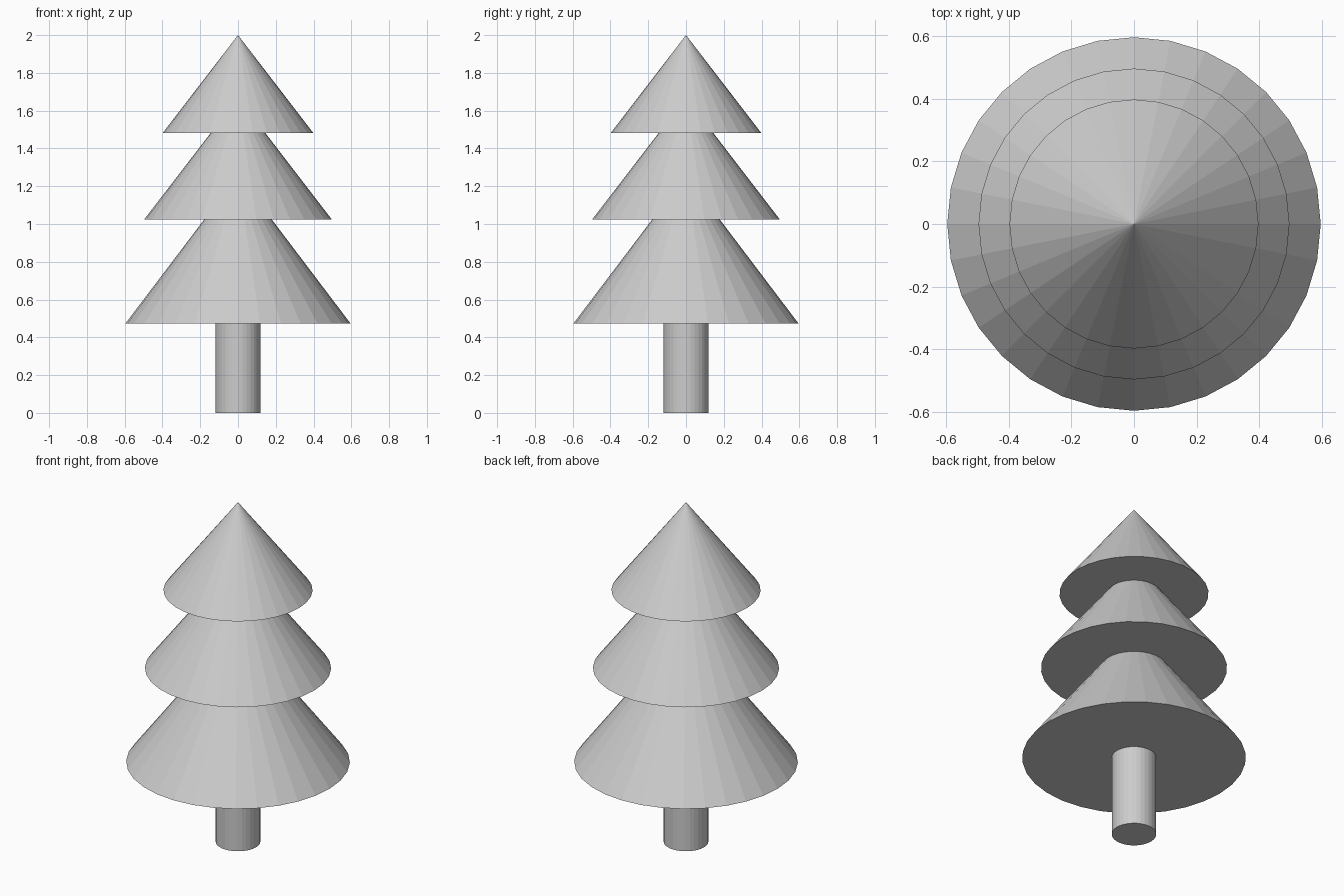
import bpy

cube = bpy.data.objects.get("Cube")
if cube:
    bpy.data.objects.remove(cube, do_unlink=True)

SIDES = 32

# One plain grey for the whole tree
grey = bpy.data.materials.new("light_grey")
grey.use_nodes = True
colour = (0.604, 0.604, 0.604, 1.0)
grey.diffuse_color = colour
grey.node_tree.nodes["Principled BSDF"].inputs["Base Color"].default_value = colour


def finish(name):
    obj = bpy.context.object
    obj.name = name
    obj.data.name = name
    obj.data.materials.append(grey)


def tier(name, radius, base, tip):
    bpy.ops.mesh.primitive_cone_add(
        vertices=SIDES, radius1=radius, radius2=0, depth=tip - base,
        location=(0, 0, (base + tip) / 2))
    finish(name)


# Trunk, ending against the underside of the lowest branches
TRUNK_TOP = 0.472
bpy.ops.mesh.primitive_cylinder_add(
    vertices=SIDES, radius=0.119, depth=TRUNK_TOP, location=(0, 0, TRUNK_TOP / 2))
finish("trunk")

# Three overlapping flat-shaded cones of branches
tier("lower_branches", 0.597, TRUNK_TOP, 1.26)
tier("middle_branches", 0.497, 1.024, 1.67)
tier("upper_branches", 0.398, 1.483, 2.0)
